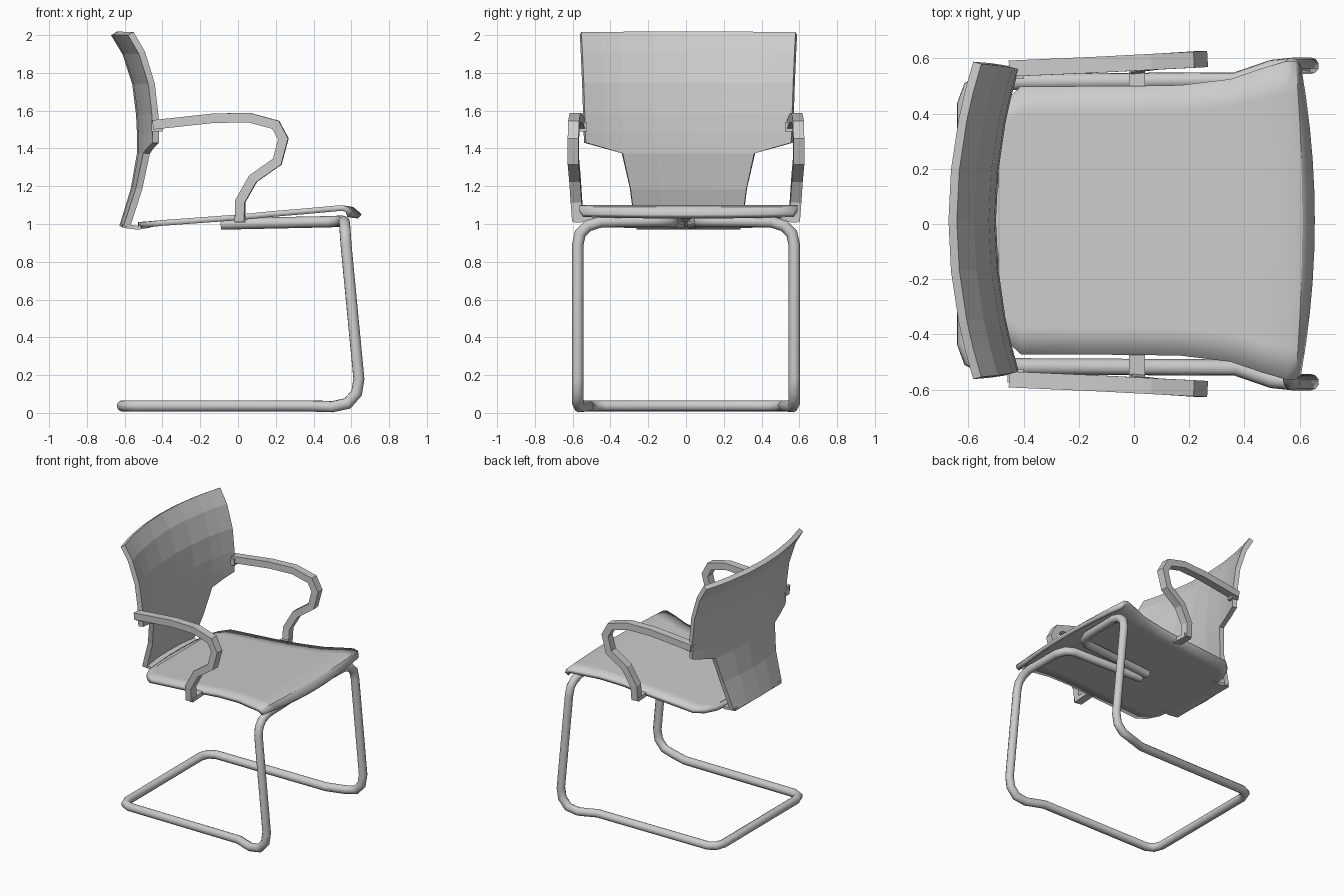
import bpy, bmesh, math
from mathutils import Vector, Quaternion

cube = bpy.data.objects.get("Cube")
if cube:
    bpy.data.objects.remove(cube, do_unlink=True)

# Single flat colour
grey = bpy.data.materials.new("light_grey")
grey.use_nodes = True
COLOUR = (0.6, 0.6, 0.6, 1.0)
grey.diffuse_color = COLOUR
grey.node_tree.nodes["Principled BSDF"].inputs["Base Color"].default_value = COLOUR

MID = 0.013  # seat and back sit very slightly off the centre line


def finish(name, bm, smooth=None):
    mesh = bpy.data.meshes.new(name)
    bm.to_mesh(mesh)
    bm.free()
    mesh.materials.append(grey)
    obj = bpy.data.objects.new(name, mesh)
    bpy.context.collection.objects.link(obj)
    if smooth:
        bpy.ops.object.select_all(action='DESELECT')
        obj.select_set(True)
        bpy.context.view_layer.objects.active = obj
        bpy.ops.object.shade_smooth_by_angle(angle=math.radians(smooth))
    return obj


def sweep(name, path, section, side, smooth=None):
    """Carry a closed section along a path with mitred bends."""
    pts = [Vector(p) for p in path]
    dirs = [(b - a).normalized() for a, b in zip(pts, pts[1:])]
    side = Vector(side)
    bm = bmesh.new()
    rings = []
    last = None
    for i, p in enumerate(pts):
        before, after = dirs[max(i - 1, 0)], dirs[min(i, len(dirs) - 1)]
        t = (before + after).normalized()
        if last is not None:
            side = last.rotation_difference(t) @ side
        side = (side - t * side.dot(t)).normalized()
        up = t.cross(side)
        bend = before - after
        stretch = 1 / max(t.dot(after), 0.6)
        ring = []
        for u, v in section:
            off = side * u + up * v
            if bend.length > 0.01:
                b = bend.normalized()
                off += b * off.dot(b) * (stretch - 1)
            ring.append(bm.verts.new(p + off))
        rings.append(ring)
        last = t
    n = len(section)
    for a, b in zip(rings, rings[1:]):
        for k in range(n):
            bm.faces.new((a[k], a[(k + 1) % n], b[(k + 1) % n], b[k]))
    bm.faces.new(rings[0])
    bm.faces.new(rings[-1])
    bmesh.ops.recalc_face_normals(bm, faces=bm.faces)
    return finish(name, bm, smooth)


def shell(name, rows, direction, thickness, keep=lambda r, c: True, smooth=None):
    """Thin sheet from rows of points, thickened away from direction."""
    bm = bmesh.new()
    grid = [[bm.verts.new(p) for p in row] for row in rows]
    for r in range(len(grid) - 1):
        for c in range(len(grid[0]) - 1):
            if keep(r, c):
                a, b = grid[r], grid[r + 1]
                f = bm.faces.new((a[c], a[c + 1], b[c + 1], b[c]))
                f.normal_update()
                if f.normal.dot(Vector(direction)) < 0:
                    f.normal_flip()
    loose = [v for v in bm.verts if not v.link_faces]
    bmesh.ops.delete(bm, geom=loose, context='VERTS')
    obj = finish(name, bm, smooth)
    mod = obj.modifiers.new("thickness", 'SOLIDIFY')
    mod.thickness = thickness
    mod.offset = -1
    return obj


def mirrored(path):
    return [(x, -y, z) for x, y, z in path]


# Seat: rows of x, half width, height, bow towards the corners
seat_rows = [(-.53, .34, 1.01, .02), (-.49, .43, 1.013, .02), (-.41, .485, 1.02, 0),
             (0, .487, 1.05, 0), (.17, .49, 1.067, 0), (.35, .512, 1.082, 0),
             (.46, .55, 1.092, 0), (.55, .576, 1.1, 0), (.61, .578, 1.09, -.025),
             (.655, .56, 1.052, -.05)]
fractions = [i / 5 for i in range(-5, 6)]
shell("seat", [[(x + bow * f * f, MID + f * half, z) for f in fractions]
               for x, half, z, bow in seat_rows], (0, 0, 1), .03, smooth=25)

# Backrest: wide upper panel stepping in to a narrow lower panel
STEP = .64
columns = [-1, -.82, -STEP, -.32, 0, .32, STEP, .82, 1]
back_rows = [(2, -.672, .575), (1.9, -.612, .57), (1.74, -.56, .563), (1.58, -.54, .558),
             (1.48, -.535, .555), (1.375, -.535, .552), (1.19, -.567, .485), (.99, -.628, .445)]
UPPER = 5


def back_point(row, z, xc, half, f):
    y = f * half
    if row == UPPER:
        z += .055 * max(0, (abs(f) - STEP) / (1 - STEP))
    return (xc + .085 * (y / .56) ** 2, y + MID, z)


shell("backrest", [[back_point(i, *row, f) for f in columns] for i, row in enumerate(back_rows)],
      (-1, 0, 0), .035, keep=lambda r, c: r < UPPER or 2 <= c <= 5)

# Bracket joining backrest and seat
shell("back_bracket", [[(x, y + MID, z) for y in (-.275, 0, .275)]
                       for x, z in ((-.61, 1.0), (-.53, .99), (-.46, 1.0), (-.49, 1.015))],
      (0, 0, 1), .02)

# Cantilever frame: one bent tube, from under the seat round the floor and back
half_frame = [(-.09, .035, 1.0), (.48, .07, 1.012), (.53, .1, 1.014), (.555, .17, 1.015),
              (.562, .45, 1.012), (.565, .52, .99), (.568, .56, .95), (.572, .573, .89),
              (.64, .573, .18), (.628, .573, .105), (.58, .573, .05), (.5, .565, .033),
              (.37, .52, .037), (-.54, .515, .037), (-.59, .49, .037), (-.612, .43, .037)]
circle = [(.03 * math.cos(a), .03 * math.sin(a)) for a in
          (math.tau * k / 10 for k in range(10))]
sweep("frame", half_frame + mirrored(half_frame)[::-1], circle, (0, 0, 1), smooth=40)

# Armrests: flat bars looping from the backrest down to the seat edge
arm = [(-.45, .563, 1.525), (-.13, .577, 1.56), (.06, .587, 1.563), (.2, .594, 1.525),
       (.24, .596, 1.45), (.208, .596, 1.33), (.08, .588, 1.24), (.012, .58, 1.12),
       (.01, .572, 1.015)]
bar = [(-.029, -.025), (.029, -.025), (.029, .025), (-.029, .025)]
tab = [(-.43, .575, 1.515), (-.43, .525, 1.515)]
foot = [(.01, .59, 1.022), (.01, .46, 1.03)]
for side, place in (("left", list), ("right", mirrored)):
    sweep(side + "_armrest", place(arm), bar, (0, 1, 0))
    sweep(side + "_arm_tab", place(tab), bar, (1, 0, 0))
    sweep(side + "_arm_foot", place(foot), [(u, v * .6) for u, v in bar], (1, 0, 0))
